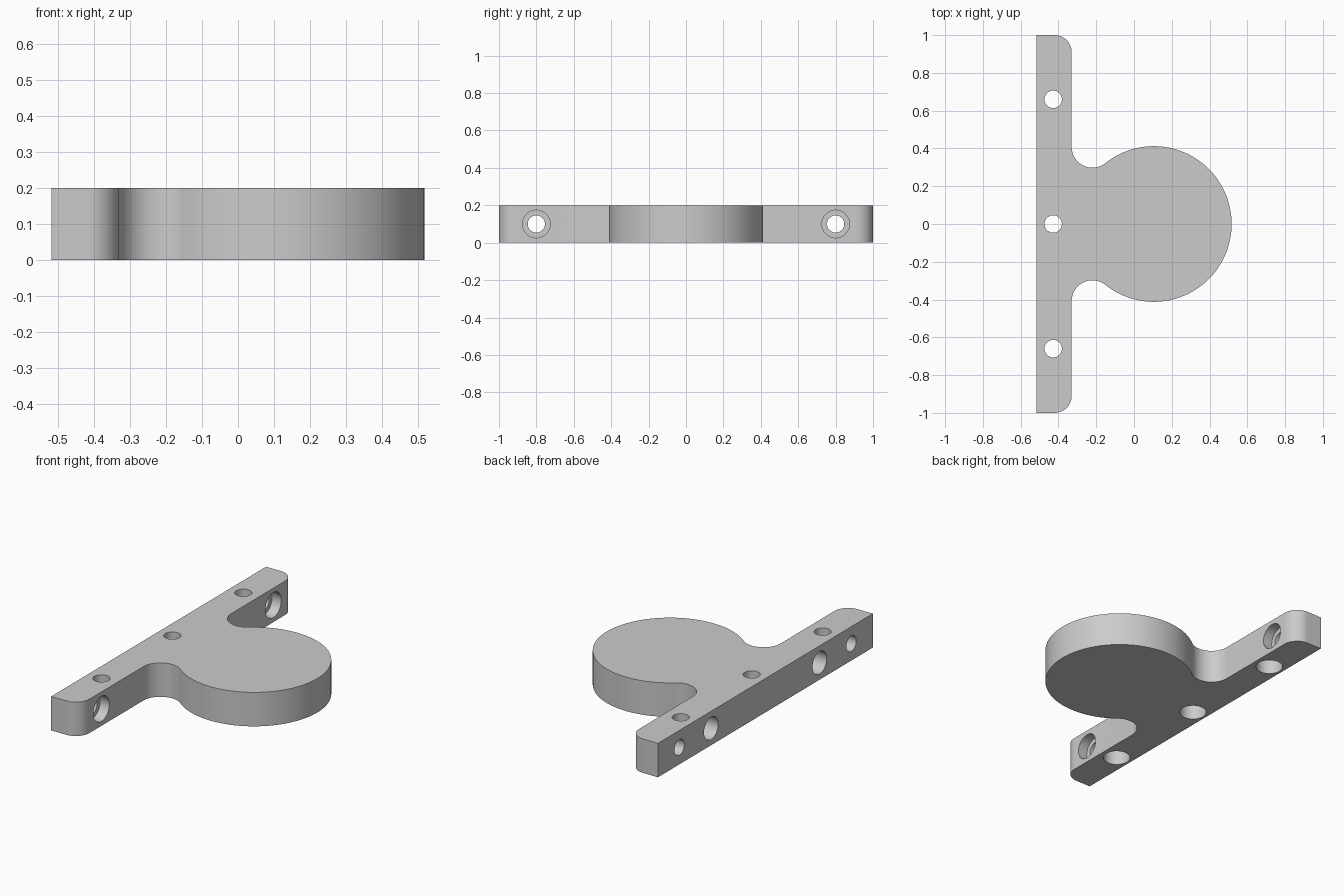
import bpy, bmesh, math
from mathutils import Matrix

cube = bpy.data.objects.get("Cube")
if cube:
    bpy.data.objects.remove(cube, do_unlink=True)

HEIGHT = 0.2
BACK, FRONT = -0.517, -0.33       # bar faces
DISC_X, DISC_R = 0.105, 0.412     # round pad
FILLET = 0.11                     # inner neck fillets
CORNER = 0.09                     # outer bar corners

grey = bpy.data.materials.new("plain grey")
grey.use_nodes = True
grey.diffuse_color = (0.6, 0.6, 0.6, 1)
grey.node_tree.nodes["Principled BSDF"].inputs["Base Color"].default_value = (0.6, 0.6, 0.6, 1)


def arc(cx, cy, r, start, end, steps):
    angles = [start + (end - start) * i / steps for i in range(steps + 1)]
    return [(cx + r * math.cos(a), cy + r * math.sin(a)) for a in angles]


def make_object(name, bm):
    mesh = bpy.data.meshes.new(name)
    bm.to_mesh(mesh)
    bm.free()
    mesh.materials.append(grey)
    obj = bpy.data.objects.new(name, mesh)
    bpy.context.collection.objects.link(obj)
    return obj


# Half outline: disc tip, neck fillet tangent to disc and bar, rounded bar end
fx = FRONT + FILLET
fy = math.sqrt((DISC_R + FILLET) ** 2 - (DISC_X - fx) ** 2)
tangent = math.atan2(fy, fx - DISC_X)
half = arc(DISC_X, 0, DISC_R, 0, tangent, 48)
half += arc(fx, fy, FILLET, tangent - math.pi, -math.pi, 24)[1:]
half += arc(FRONT - CORNER, 1 - CORNER, CORNER, 0, math.pi / 2, 16)
half.append((BACK, 1))
outline = half + [(x, -y) for x, y in reversed(half[1:])]

# Extruded bracket body
bm = bmesh.new()
base = bm.faces.new([bm.verts.new((x, y, 0)) for x, y in outline])
top = bmesh.ops.extrude_face_region(bm, geom=[base])["geom"]
bmesh.ops.translate(bm, vec=(0, 0, HEIGHT),
                    verts=[v for v in top if isinstance(v, bmesh.types.BMVert)])
bmesh.ops.recalc_face_normals(bm, faces=bm.faces)
bracket = make_object("bracket", bm)


# Hole cutters: a lathe-like solid of stepped radii along z or x
def drill(name, location, profile, along_x=False):
    bm = bmesh.new()
    rings = [[bm.verts.new((x, y, z)) for x, y in arc(0, 0, r, 0, math.tau, 48)[:-1]]
             for r, z in profile]
    for low, high in zip(rings, rings[1:]):
        for i in range(len(low)):
            j = (i + 1) % len(low)
            bm.faces.new((low[i], low[j], high[j], high[i]))
    bm.faces.new(rings[0][::-1])
    bm.faces.new(rings[-1])
    bmesh.ops.recalc_face_normals(bm, faces=bm.faces)
    if along_x:
        bm.transform(Matrix.Rotation(math.pi / 2, 4, "Y"))
    bm.transform(Matrix.Translation(location))
    cutter = make_object(name, bm)
    cutter.hide_render = True
    cutter.hide_viewport = True
    mod = bracket.modifiers.new(name, "BOOLEAN")
    mod.operation = "DIFFERENCE"
    mod.solver = "EXACT"
    mod.object = cutter
    return cutter


BOLT, HEAD, PIN = 0.046, 0.074, 0.066
cutters = []
# Vertical bolt holes, counterbored from below
for y in (-0.66, 0, 0.66):
    cutters.append(drill("vertical_hole_cutter", (-0.428, y, 0),
                         [(HEAD, -0.1), (HEAD, 0.085), (BOLT, 0.085), (BOLT, 0.3)]))
for y in (-1, 1):
    # Horizontal bolt holes, counterbored from the pad side
    cutters.append(drill("side_hole_cutter", (FRONT, 0.8 * y, HEIGHT / 2),
                         [(BOLT, -0.3), (BOLT, -0.06), (HEAD, -0.06), (HEAD, 0.1)], True))
    # Blind pin holes in the back face
    cutters.append(drill("pin_hole_cutter", (BACK, 0.505 * y, HEIGHT / 2),
                         [(PIN, -0.1), (PIN, 0.1)], True))

# Bake the cuts, then drop the cutters
bpy.context.view_layer.update()
cut = bpy.data.meshes.new_from_object(
    bracket.evaluated_get(bpy.context.evaluated_depsgraph_get()))
bracket.modifiers.clear()
bracket.data = cut
cut.name = "bracket"
for cutter in cutters:
    bpy.data.objects.remove(cutter, do_unlink=True)

# Smooth walls with crisp rims
bpy.ops.object.select_all(action="DESELECT")
bracket.select_set(True)
bpy.context.view_layer.objects.active = bracket
bpy.ops.object.shade_smooth_by_angle(angle=math.radians(30))
